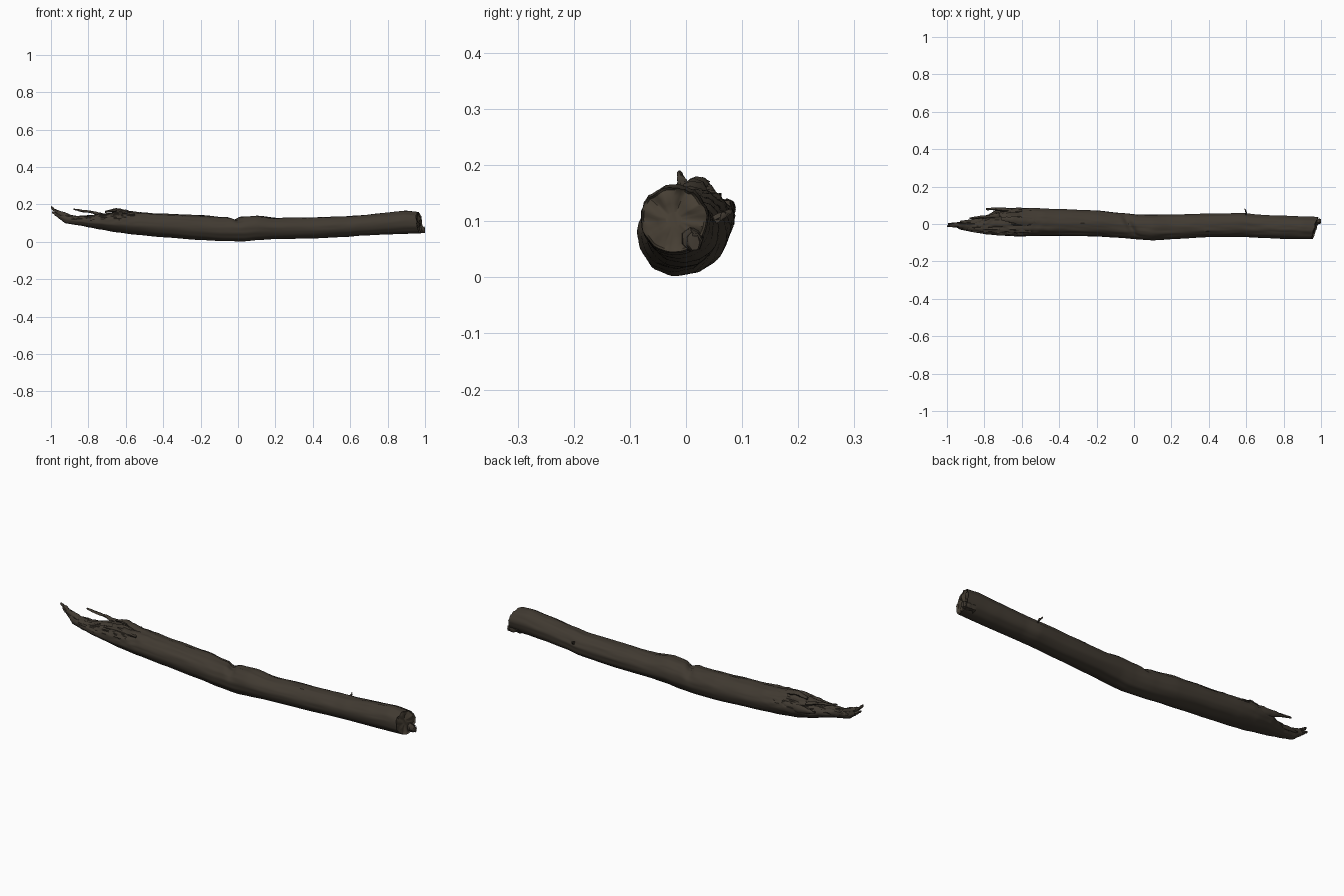
import bpy, bmesh, math, random
from mathutils import Vector, noise

random.seed(4)


def material(name, rgb):
    m = bpy.data.materials.new(name)
    m.diffuse_color = (*rgb, 1)
    return m


bark = material("dark bark", (0.052, 0.042, 0.031))
wood = material("end wood", (0.062, 0.049, 0.034))

# Limb outline: x, y min, y max, z min, z max
STATIONS = [
    (-0.96, -0.015, 0.008, 0.125, 0.155),
    (-0.92, -0.032, 0.012, 0.098, 0.145),
    (-0.85, -0.045, 0.022, 0.088, 0.137),
    (-0.79, -0.055, 0.045, 0.076, 0.142),
    (-0.74, -0.060, 0.072, 0.066, 0.148),
    (-0.65, -0.067, 0.084, 0.050, 0.160),
    (-0.55, -0.066, 0.084, 0.038, 0.158),
    (-0.40, -0.064, 0.079, 0.025, 0.150),
    (-0.20, -0.066, 0.073, 0.010, 0.142),
    (-0.08, -0.074, 0.060, 0.004, 0.132),
    (0.03, -0.083, 0.050, 0.003, 0.135),
    (0.10, -0.087, 0.049, 0.010, 0.139),
    (0.20, -0.080, 0.050, 0.016, 0.127),
    (0.40, -0.070, 0.054, 0.018, 0.131),
    (0.58, -0.068, 0.059, 0.026, 0.136),
    (0.66, -0.073, 0.050, 0.033, 0.142),
    (0.80, -0.079, 0.044, 0.039, 0.156),
    (0.90, -0.081, 0.040, 0.042, 0.166),
    (0.98, -0.080, 0.036, 0.045, 0.160),
]


def outline(x):
    for a, b in zip(STATIONS, STATIONS[1:]):
        if x <= b[0]:
            t = max(0, (x - a[0]) / (b[0] - a[0]))
            t = 0.5 * t + 0.5 * t * t * (3 - 2 * t)
            return [p + (q - p) * t for p, q in zip(a[1:], b[1:])]
    return STATIONS[-1][1:]


def surface(x, a):
    y0, y1, z0, z1 = outline(x)
    c, s = math.cos(a), math.sin(a)
    # long bark ridges, soft lumps and a rougher torn top on the left
    p = Vector((x * 3, c * 4, s * 4))
    k = 1 + 0.045 * noise.noise(p * 0.8)
    upper = max(0, s + 0.35)
    k += 0.045 * upper * noise.noise(Vector((x * 9, c * 7, s * 7)))
    torn = max(0, min(1, (-0.45 - x) / 0.2)) * upper
    k += 0.17 * torn * noise.noise(Vector((x * 22, c * 7, s * 7)))
    # diagonal crack across the top
    k -= 0.30 * math.exp(-((x + 0.02 + 0.03 * c) / 0.022) ** 2) * max(0, s) ** 1.5
    return Vector((x, (y0 + y1) / 2 + c * k * (y1 - y0) / 2,
                   (z0 + z1) / 2 + s * k * (z1 - z0) / 2))


def finish(bm, name, angle=45):
    bmesh.ops.recalc_face_normals(bm, faces=bm.faces)
    me = bpy.data.meshes.new(name)
    bm.to_mesh(me)
    bm.free()
    me.materials.append(bark)
    me.materials.append(wood)
    ob = bpy.data.objects.new(name, me)
    bpy.context.collection.objects.link(ob)
    bpy.ops.object.select_all(action='DESELECT')
    bpy.context.view_layer.objects.active = ob
    ob.select_set(True)
    bpy.ops.object.shade_smooth_by_angle(angle=math.radians(angle))
    return ob


def bridge(bm, rings):
    n = len(rings[0])
    for r, q in zip(rings, rings[1:]):
        for i in range(n):
            j = (i + 1) % n
            bm.faces.new((r[i], r[j], q[j], q[i]))


# Main limb, with a slanted, uneven broken face on the right
N, M = 52, 220
bm = bmesh.new()
rings = []
for i in range(M + 1):
    x = -0.96 + 1.93 * i / M
    ring = []
    for j in range(N):
        v = surface(x, math.tau * j / N)
        w = max(0, (x - 0.87) / 0.10)
        v.x += w * (0.25 * (v.y + 0.02) - 0.10 * (v.z - 0.10)
                    + 0.008 * noise.noise(Vector((3, v.y * 60, v.z * 60))))
        ring.append(bm.verts.new(v))
    rings.append(ring)
bridge(bm, rings)
bm.faces.new(rings[0])
# the broken face steps inward in rings
last = rings[-1]
mid = sum((v.co for v in last), Vector()) / N
inner = [last]
for f in (0.93, 0.75, 0.5, 0.25):
    ring = []
    for v in last:
        co = mid + (v.co - mid) * f
        co.x += -0.006 + 0.012 * noise.noise(Vector((7, co.y * 45, co.z * 45)))
        ring.append(bm.verts.new(co))
    inner.append(ring)
start = len(bm.faces)
bridge(bm, inner)
bm.faces.new(inner[-1])
bm.faces.ensure_lookup_table()
for f in bm.faces[start:]:
    f.material_index = 1
finish(bm, "limb")


def splinter(name, pts, sides=7):
    """Tapered rough strand through (x, y, z, y radius, z radius) points."""
    bm = bmesh.new()
    rings = []
    for a, b in zip(pts, pts[1:]):
        for s in range(4):
            t = s / 4
            rings.append([p + (q - p) * t for p, q in zip(a, b)])
    rings.append(pts[-1])
    loops = []
    for k, (x, y, z, ry, rz) in enumerate(rings):
        ring = []
        for j in range(sides):
            a = math.tau * j / sides
            e = 1 + random.uniform(-0.2, 0.2)
            dx = random.uniform(-0.004, 0.004) if 0 < k < len(rings) - 1 else 0
            ring.append(bm.verts.new((x + dx, y + math.cos(a) * ry * e,
                                      z + math.sin(a) * rz * e)))
        loops.append(ring)
    bridge(bm, loops)
    bm.faces.new(loops[0])
    bm.faces.new(loops[-1])
    finish(bm, name, 50)


# Torn prongs at the left tip
splinter("tip_prong", [(-0.86, -0.015, 0.118, 0.022, 0.018), (-0.95, -0.008, 0.148, 0.013, 0.016),
                       (-0.98, -0.006, 0.168, 0.010, 0.011), (-1.0, -0.012, 0.185, 0.004, 0.005)])
splinter("tip_lower_prong", [(-0.90, -0.012, 0.115, 0.018, 0.014), (-0.96, -0.005, 0.140, 0.012, 0.012),
                             (-0.995, 0.000, 0.158, 0.005, 0.006)])
splinter("tip_side_prong", [(-0.78, 0.015, 0.118, 0.022, 0.016), (-0.87, 0.014, 0.122, 0.012, 0.012),
                            (-0.93, 0.012, 0.128, 0.005, 0.005)])
# Loose strand standing off the torn end
splinter("loose_strand", [(-0.72, 0.045, 0.142, 0.014, 0.010), (-0.78, 0.040, 0.158, 0.008, 0.007),
                          (-0.84, 0.034, 0.166, 0.007, 0.006), (-0.88, 0.030, 0.175, 0.004, 0.004)])
# Raised bark flaps on the torn top and back
splinter("top_flap", [(-0.52, 0.010, 0.145, 0.025, 0.010), (-0.60, 0.015, 0.158, 0.024, 0.012),
                      (-0.65, 0.022, 0.171, 0.018, 0.010), (-0.71, 0.028, 0.160, 0.008, 0.006)])
splinter("back_flap", [(-0.60, 0.068, 0.115, 0.014, 0.025), (-0.70, 0.076, 0.118, 0.011, 0.020),
                       (-0.75, 0.080, 0.124, 0.008, 0.013), (-0.79, 0.080, 0.128, 0.006, 0.005)])
splinter("front_flap", [(-0.55, -0.030, 0.142, 0.018, 0.008), (-0.66, -0.032, 0.146, 0.014, 0.009),
                        (-0.74, -0.030, 0.140, 0.006, 0.005)])
# Twig stub on the back and nub on the broken right face
splinter("twig_stub", [(0.60, 0.045, 0.100, 0.007, 0.008), (0.600, 0.066, 0.110, 0.005, 0.006),
                       (0.592, 0.080, 0.118, 0.003, 0.004)])
splinter("end_nub", [(0.93, 0.008, 0.072, 0.022, 0.022), (0.98, 0.012, 0.068, 0.018, 0.020),
                     (1.0, 0.014, 0.062, 0.010, 0.014)])
